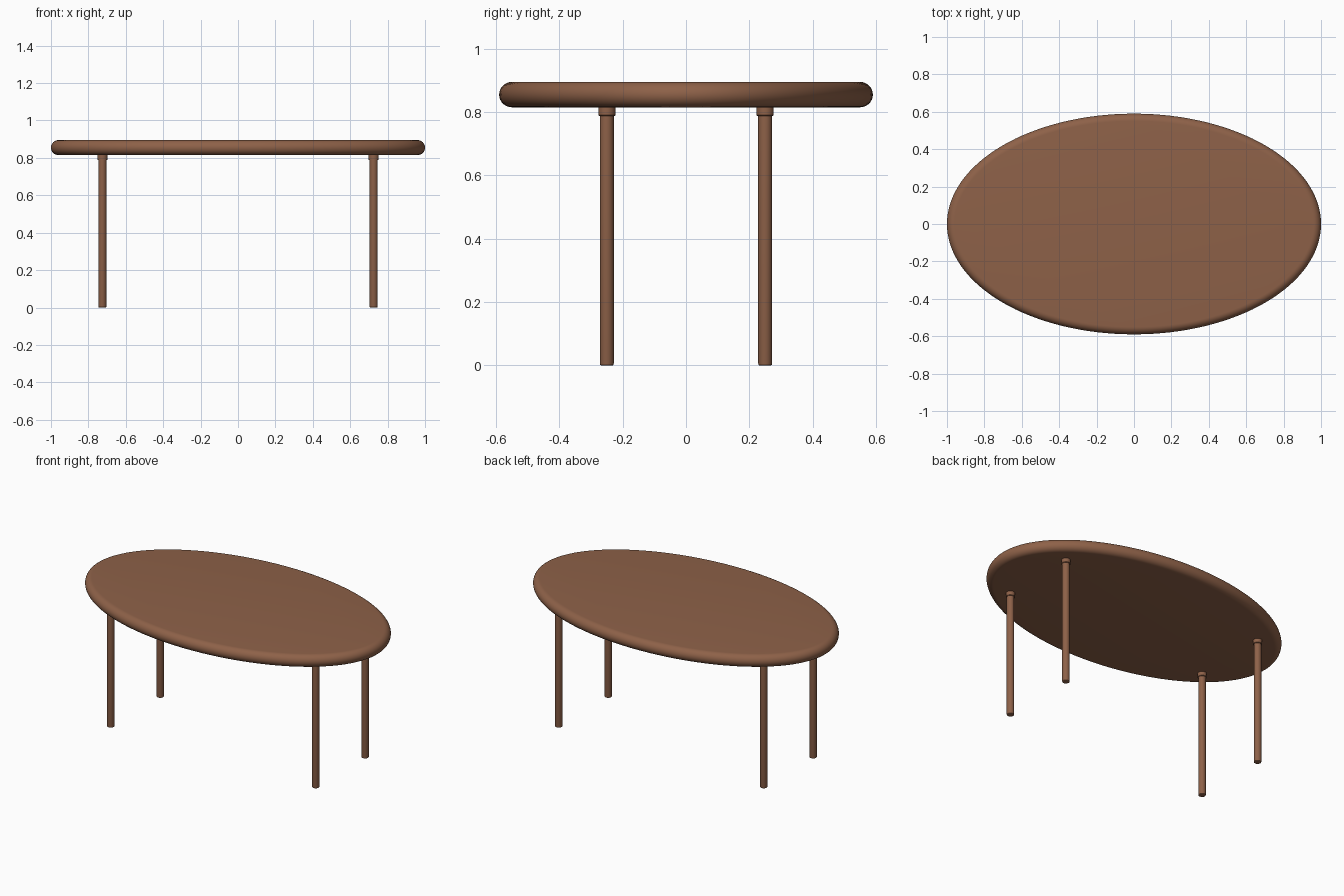
import bpy, bmesh
from math import sin, cos, pi, hypot

if "Cube" in bpy.data.objects:
    bpy.data.objects.remove(bpy.data.objects["Cube"])

wood = bpy.data.materials.new("wood")
wood.diffuse_color = (0.27, 0.12, 0.065, 1)
wood.use_nodes = True
wood.node_tree.nodes["Principled BSDF"].inputs["Base Color"].default_value = wood.diffuse_color


def lofted(name, rings):
    """Skin a stack of closed rings and cap both ends."""
    bm = bmesh.new()
    loops = [[bm.verts.new(p) for p in ring] for ring in rings]
    n = len(loops[0])
    for lo, hi in zip(loops, loops[1:]):
        for i in range(n):
            j = (i + 1) % n
            bm.faces.new((lo[i], lo[j], hi[j], hi[i]))
    bm.faces.new(loops[0][::-1])
    bm.faces.new(loops[-1])
    mesh = bpy.data.meshes.new(name)
    bm.to_mesh(mesh)
    bm.free()
    mesh.materials.append(wood)
    obj = bpy.data.objects.new(name, mesh)
    bpy.context.collection.objects.link(obj)
    bpy.ops.object.select_all(action='DESELECT')
    obj.select_set(True)
    bpy.context.view_layer.objects.active = obj
    bpy.ops.object.shade_smooth_by_angle()
    return obj


def ellipse(a, b, inset, z, n):
    """Ellipse ring moved inward along its normal by inset."""
    ring = []
    for i in range(n):
        c, s = cos(2 * pi * i / n), sin(2 * pi * i / n)
        k = inset / hypot(b * c, a * s)
        ring.append((a * c - b * c * k, b * s - a * s * k, z))
    return ring


def turned(name, x, y, profile, n=32):
    """Round part from (radius, z) pairs."""
    obj = lofted(name, [ellipse(r, r, 0, z, n) for r, z in profile])
    obj.location = (x, y, 0)


# oval top with a half-round edge
R, MID = 0.04, 0.855
angles = [-pi / 2 + pi * i / 16 for i in range(17)]
lofted("table_top", [ellipse(1.0, 0.59, R - R * cos(t), MID + R * sin(t), 128)
                     for t in angles])

# four round legs with collars under the top
for side, x in (("left", -0.725), ("right", 0.725)):
    for end, y in (("front", -0.25), ("back", 0.25)):
        turned(f"{end}_{side}_leg", x, y,
               [(0.018, 0), (0.021, 0.002), (0.022, 0.006), (0.022, 0.80)])
        turned(f"{end}_{side}_collar", x, y,
               [(0.025, 0.788), (0.027, 0.79), (0.027, 0.818)])
